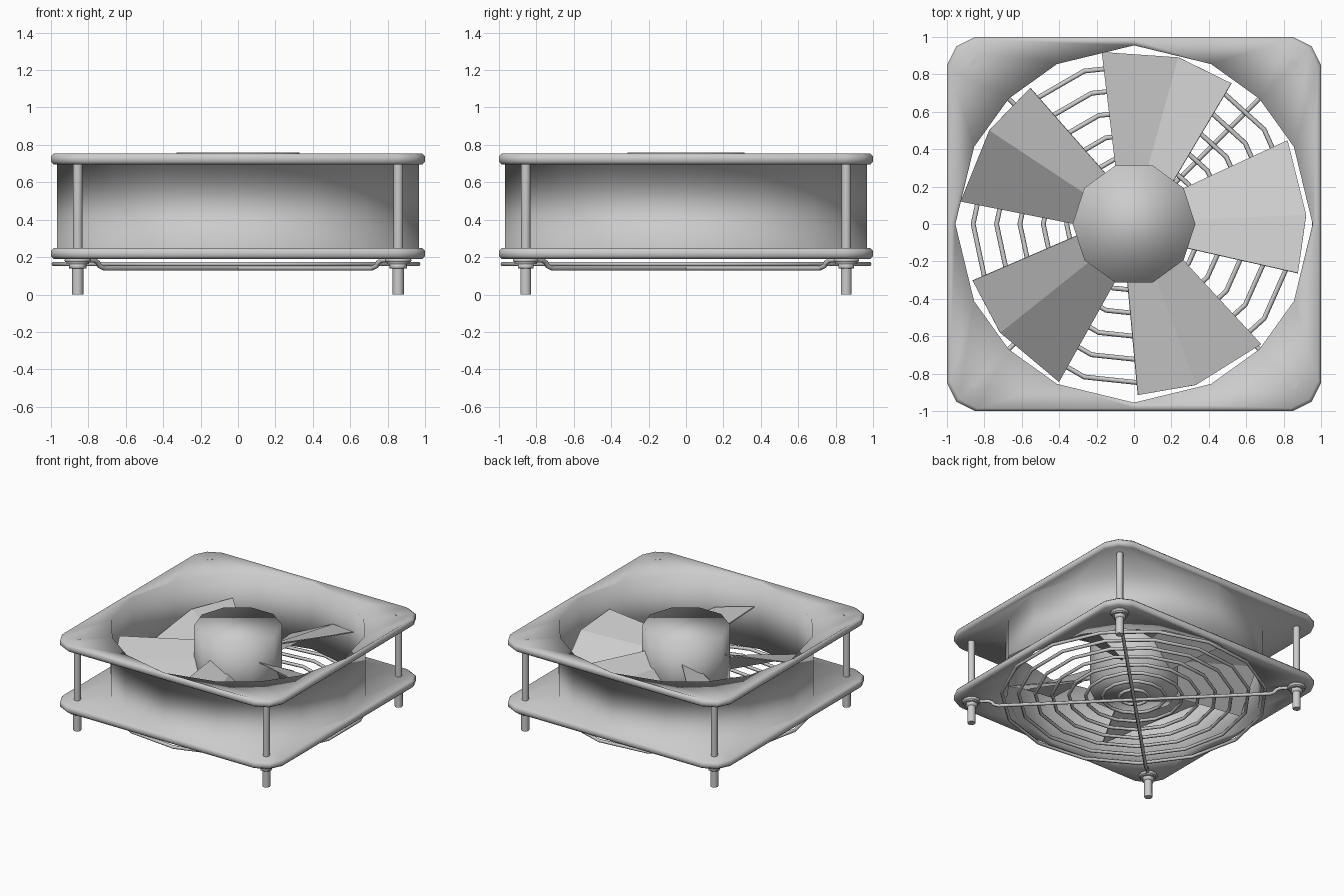
import bpy, bmesh
from math import sin, cos, pi, radians
from mathutils import Vector

if "Cube" in bpy.data.objects:
    bpy.data.objects.remove(bpy.data.objects["Cube"])


def make(name, verts, faces, smooth=True):
    me = bpy.data.meshes.new(name)
    me.from_pydata(verts, [], faces)
    bm = bmesh.new()
    bm.from_mesh(me)
    bmesh.ops.recalc_face_normals(bm, faces=bm.faces)
    bm.to_mesh(me)
    bm.free()
    for p in me.polygons:
        p.use_smooth = smooth
    ob = bpy.data.objects.new(name, me)
    bpy.context.collection.objects.link(ob)
    return ob


def bridge(name, loops, close=False, caps=False):
    """Skin equal-length point loops, closing into a ring or capping the ends."""
    n, m = len(loops[0]), len(loops)
    verts = [v for loop in loops for v in loop]
    faces = []
    for j in range(m if close else m - 1):
        a, b = j * n, ((j + 1) % m) * n
        faces += [(a + i, a + (i + 1) % n, b + (i + 1) % n, b + i) for i in range(n)]
    if caps:
        faces += [tuple(range(n)), tuple(range((m - 1) * n, m * n))]
    return make(name, verts, faces)


def circle(r, z, n, x=0, y=0, start=0):
    return [(x + r * cos(start + 2 * pi * i / n), y + r * sin(start + 2 * pi * i / n), z)
            for i in range(n)]


def cylinder(name, x, y, r, z0, z1, n, start=0, smooth=True):
    ob = bridge(name, [circle(r, z, n, x, y, start) for z in (z0, z1)], caps=True)
    if smooth:
        bpy.context.view_layer.objects.active = ob
        ob.select_set(True)
        bpy.ops.object.shade_smooth_by_angle(angle=radians(50))
        ob.select_set(False)
    return ob


def wire(name, pts, r, cyclic=False):
    cu = bpy.data.curves.new(name, 'CURVE')
    cu.dimensions = '3D'
    cu.bevel_depth = r
    cu.bevel_resolution = 1
    cu.use_fill_caps = True
    sp = cu.splines.new('POLY')
    sp.points.add(len(pts) - 1)
    for p, co in zip(sp.points, pts):
        p.co = (*co, 1)
    sp.use_cyclic_u = cyclic
    ob = bpy.data.objects.new(name, cu)
    bpy.context.collection.objects.link(ob)
    return ob


def four_fold(quarter):
    pts = []
    for k in range(4):
        c, s = round(cos(k * pi / 2)), round(sin(k * pi / 2))
        pts += [(c * x - s * y, s * x + c * y) for x, y in quarter]
    return pts


# Housing: round duct lofted out into two square flanges with clipped corners
duct = four_fold([(.955, 0), (.855, .412), (.67, .67), (.412, .855)])
square = four_fold([(1, 0), (1, .85), (.95, .95), (.85, 1)])


def section(shape, scale, z):
    return [(x * scale, y * scale, z) for x, y in shape]


profile = [(duct, 1, .20), (duct, 1, .735), (square, .985, .755), (square, 1, .74),
           (square, 1, .71), (square, .985, .695), (duct, 1.012, .695),
           (duct, 1.012, .25), (square, .985, .25), (square, 1, .235),
           (square, 1, .205), (square, .985, .19)]
bridge("fan_housing", [section(*p) for p in profile], close=True)

# Motor hub
bridge("hub", [circle(.328, z, 10) for z in (.21, .76)], caps=True)

# Five pitched, cambered blades: angle and height at trailing, middle, leading edge
outer = [(55.3, .915, .555), (75, .922, .49), (100.5, .935, .29)]
inner = [(47, .30, .58), (76, .29, .50), (108, .31, .30)]
for k in range(5):
    v = [(r * cos(radians(a + 72 * k)), r * sin(radians(a + 72 * k)), z)
         for a, r, z in outer + inner]
    blade = make("blade_%d" % (k + 1), v, [(0, 1, 4, 3), (1, 2, 5, 4)], smooth=False)
    sol = blade.modifiers.new("thickness", 'SOLIDIFY')
    sol.thickness = .008
    sol.offset = 0

# Corner bolts with washers and nuts
for sx in (-1, 1):
    for sy in (-1, 1):
        x, y = .857 * sx, .857 * sy
        cylinder("bolt_shank", x, y, .026, .19, .75, 10)
        cylinder("bolt_end", x, y, .03, 0, .19, 10)
        cylinder("washer", x, y, .06, .162, .18, 12)
        cylinder("nut", x, y, .047, .138, .163, 6, smooth=False)
        # Guard eyelet around the bolt
        wire("guard_eyelet", circle(.06, .183, 10, x, y), .012, True)

# Guard rings
for i in range(8):
    r = .985 - .125 * i
    wire("guard_ring_%d" % (i + 1), circle(r, .163, 15, start=pi), .013, True)

# Diagonal guard bars, stepped up to the eyelets at both ends
half = [(.81, .183), (.77, .183), (.75, .172), (.74, .152), (.715, .14)]
for s, name in ((1, "guard_bar_a"), (-1, "guard_bar_b")):
    pts = [(-d, -d * s, z) for d, z in half] + [(d, d * s, z) for d, z in reversed(half)]
    wire(name, pts, .013)
